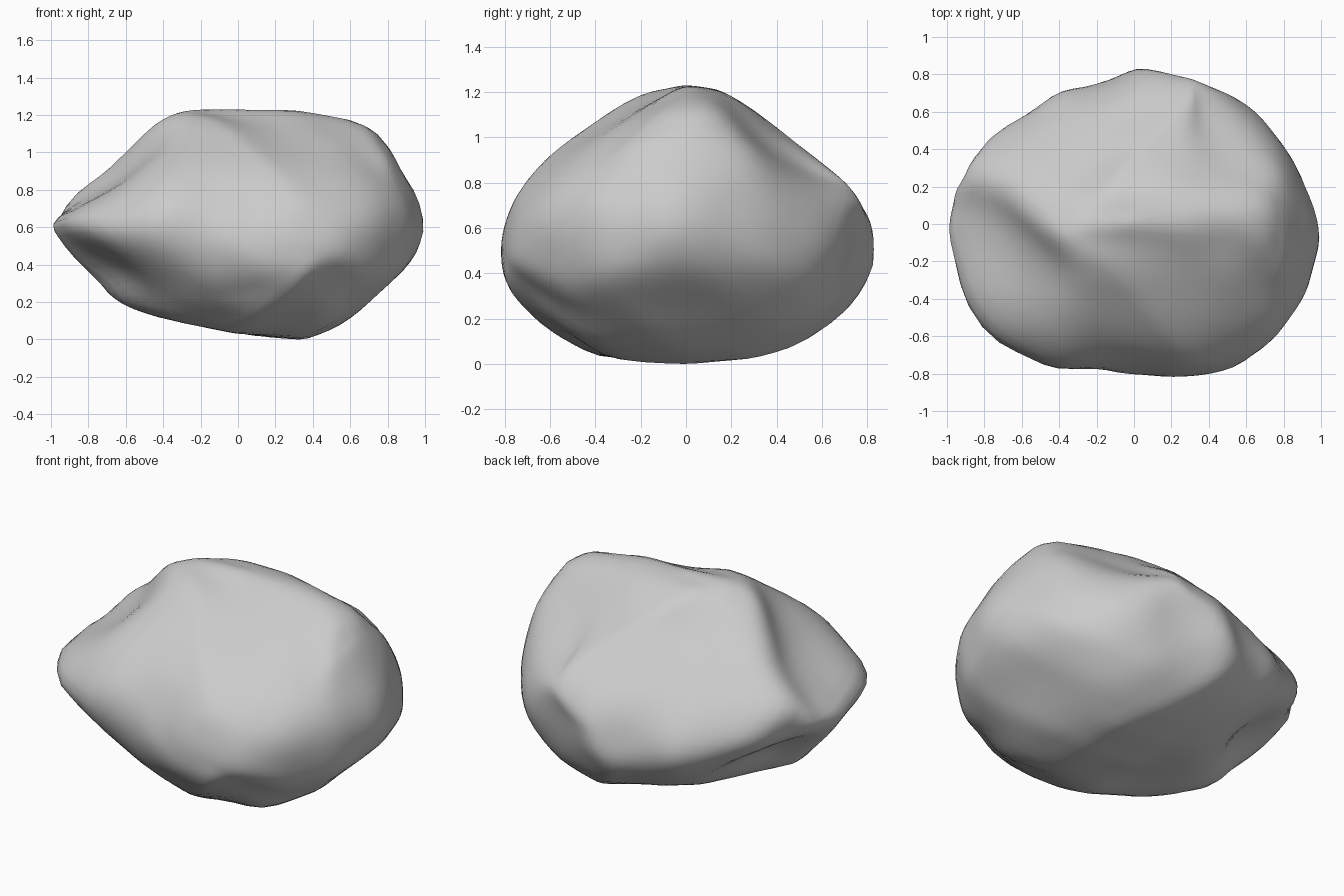
import bpy
import bmesh
from math import sqrt, radians, sin, cos, atan2, floor, tau
from mathutils import Vector

default = bpy.data.objects.get("Cube")
if default:
    bpy.data.objects.remove(default, do_unlink=True)

MIDDLE = 0.617            # height of the boulder's core
SHARPNESS = 17            # how crisply neighbouring faces meet
RELAX_STEPS = 7           # how worn the rough stone is
CARVE_PASSES = 16
RIM = 12                  # how tightly carving keeps to an outline's rim
BINS = 120                # directions sampled around each outline


def outline(flat_values, lift=0.0):
    """Pair up a flat list into outline points around the core."""
    return [Vector((flat_values[i], flat_values[i + 1] - lift))
            for i in range(0, len(flat_values), 2)]


# Outlines of the boulder along the three main axes
front_outline = outline([
    -1, .64, -.95, .73, -.73, .88, -.6, 1, -.45, 1.15, -.37, 1.2, -.26, 1.23,
    -.1, 1.235, .3, 1.23, .62, 1.18, .71, 1.14, .79, 1.06, .93, .81, .99, .67,
    1, .57, .93, .41, .6, .11, .45, .03, .33, 0, 0, .03, -.35, .1,
    -.6, .17, -.67, .22, -.97, .56], MIDDLE)
side_outline = outline([
    -.825, .5, -.8, .63, -.74, .77, -.6, .93, -.3, 1.14, -.18, 1.2, 0, 1.235,
    .16, 1.21, .29, 1.13, .56, .92, .74, .78, .81, .65, .82, .46, .79, .36,
    .7, .22, .5, .085, .3, .025, 0, 0, -.25, .015, -.42, .045, -.6, .14,
    -.75, .28, -.8, .36], MIDDLE)
plan_outline = outline([
    -1, -.05, -.97, .1, -.97, .15, -.8, .44, -.68, .53, -.55, .6, -.41, .71,
    -.25, .735, -.1, .78, -.02, .825, .07, .83, .3, .78, .52, .69, .67, .59,
    .85, .35, .97, .08, 1, -.08, .92, -.38, .75, -.62, .54, -.77, .36, -.81,
    .18, -.82, -.2, -.775, -.45, -.775, -.6, -.69, -.77, -.61, -.91, -.4])

# Outlines across the diagonals, which shape the shoulders
right_shoulder = outline([
    -.98, .01, -.94, .14, -.84, .26, -.58, .41, -.32, .61, -.16, .63,
    .12, .6, .36, .53, .45, .45, .65, .37, .79, .24, .87, .06, .89, -.1,
    .84, -.31, .71, -.45, .33, -.68, .13, -.74, 0, -.73, -.31, -.61,
    -.58, -.44, -.79, -.25, -.95, -.08])
left_shoulder = outline([
    -.89, -.07, -.83, .2, -.76, .44, -.7, .53, -.59, .63, -.39, .68,
    -.14, .65, .26, .52, .77, .25, .9, .12, .98, -.04, .9, -.19, .61, -.5,
    .5, -.52, 0, -.62, -.19, -.62, -.51, -.55, -.73, -.39, -.86, -.2])
underside = outline([
    -.97, .04, -.92, .25, -.72, .54, -.56, .66, -.37, .71, -.21, .68,
    .03, .62, .25, .54, .51, .35, .75, .09, .88, -.1, .81, -.28, .62, -.45,
    .42, -.61, 0, -.67, -.34, -.64, -.77, -.44, -.93, -.2])


def diagonal_axes(from_x, from_y, tilt):
    """Across and upward axes of a plane facing a tilted diagonal."""
    look = Vector((-from_x * cos(tilt), -from_y * cos(tilt),
                   -sqrt(2) * sin(tilt))).normalized()
    across = look.cross(Vector((0, 0, 1))).normalized()
    return across, across.cross(look)


def reach(points, ray):
    """Distance from the core to an outline along a flat ray."""
    for i, end in enumerate(points):
        start = points[i - 1]
        a = ray.x * start.y - ray.y * start.x
        b = ray.x * end.y - ray.y * end.x
        if a * b <= 0 and a != b:
            hit = start.lerp(end, a / (a - b))
            if hit.dot(ray) > 0:
                return hit.length
    return 1.0


def sample(table, place):
    """Read a circular table between its entries."""
    i = floor(place)
    return (table[i % BINS] * (1 - place + i)
            + table[(i + 1) % BINS] * (place - i))


class Limit:
    """An outline, seen along one direction, that the boulder must fill."""

    def __init__(self, across, up, points):
        self.across, self.up = across, up
        angles = [tau * i / BINS for i in range(BINS)]
        self.table = [reach(points, Vector((cos(a), sin(a)))) for a in angles]

    def measure(self, co):
        """Share of the outline a point reaches, and its bin position."""
        x, y = co.dot(self.across), co.dot(self.up)
        place = atan2(y, x) / tau * BINS
        return sqrt(x * x + y * y) / sample(self.table, place), place

    def carve(self, verts):
        """Move the vertices near the rim so that it meets the outline."""
        measured = [self.measure(v.co) for v in verts]
        widest = [0.0] * BINS
        for share, place in measured:
            i = round(place) % BINS
            widest[i] = max(widest[i], share)
        fill = [(widest[i - 1] + widest[i] + widest[(i + 1) % BINS]) / 3
                for i in range(BINS)]
        for v, (share, place) in zip(verts, measured):
            rim = sample(fill, place)
            push = (1 / rim - 1) * min(share / rim, 1) ** RIM
            v.co += push * (self.across * v.co.dot(self.across)
                            + self.up * v.co.dot(self.up))


X, Y, Z = Vector((1, 0, 0)), Vector((0, 1, 0)), Vector((0, 0, 1))
TILT = radians(30)
limits = [
    Limit(*diagonal_axes(1, -1, TILT), right_shoulder),
    Limit(*diagonal_axes(-1, 1, TILT), left_shoulder),
    Limit(*diagonal_axes(1, 1, -TILT), underside),
    Limit(X, Z, front_outline),
    Limit(Y, Z, side_outline),
    Limit(X, Y, plan_outline),
]


def boulder_radius(direction):
    """Blend all the limits so that the faces meet in soft edges."""
    total = sum(limit.measure(direction)[0] ** SHARPNESS for limit in limits)
    return total ** (-1 / SHARPNESS)


def relax(bm, steps):
    """Wear the surface smooth."""
    for step in range(steps):
        bmesh.ops.smooth_vert(bm, verts=bm.verts, factor=0.5,
                              use_axis_x=True, use_axis_y=True, use_axis_z=True)


# Rough stone: a ball pushed out to the blended outlines
bm = bmesh.new()
bmesh.ops.create_icosphere(bm, subdivisions=5, radius=1)
for v in bm.verts:
    direction = v.co.normalized()
    v.co = direction * boulder_radius(direction)
relax(bm, RELAX_STEPS)

# Carve the rims, wearing the stone between passes
for carving in range(CARVE_PASSES):
    for limit in limits:
        limit.carve(bm.verts)
    relax(bm, 1)

# Rest it on the ground
ground = min(v.co.z for v in bm.verts)
bmesh.ops.translate(bm, verts=bm.verts, vec=(0, 0, -ground))

mesh = bpy.data.meshes.new("boulder")
bm.to_mesh(mesh)
bm.free()
boulder = bpy.data.objects.new("boulder", mesh)
bpy.context.collection.objects.link(boulder)

# Plain grey stone
stone = bpy.data.materials.new("grey stone")
stone.use_nodes = True
grey = (0.6, 0.6, 0.6, 1)
stone.diffuse_color = grey
stone.node_tree.nodes["Principled BSDF"].inputs["Base Color"].default_value = grey
mesh.materials.append(stone)

bpy.context.view_layer.objects.active = boulder
boulder.select_set(True)
bpy.ops.object.shade_smooth_by_angle(angle=radians(50))
